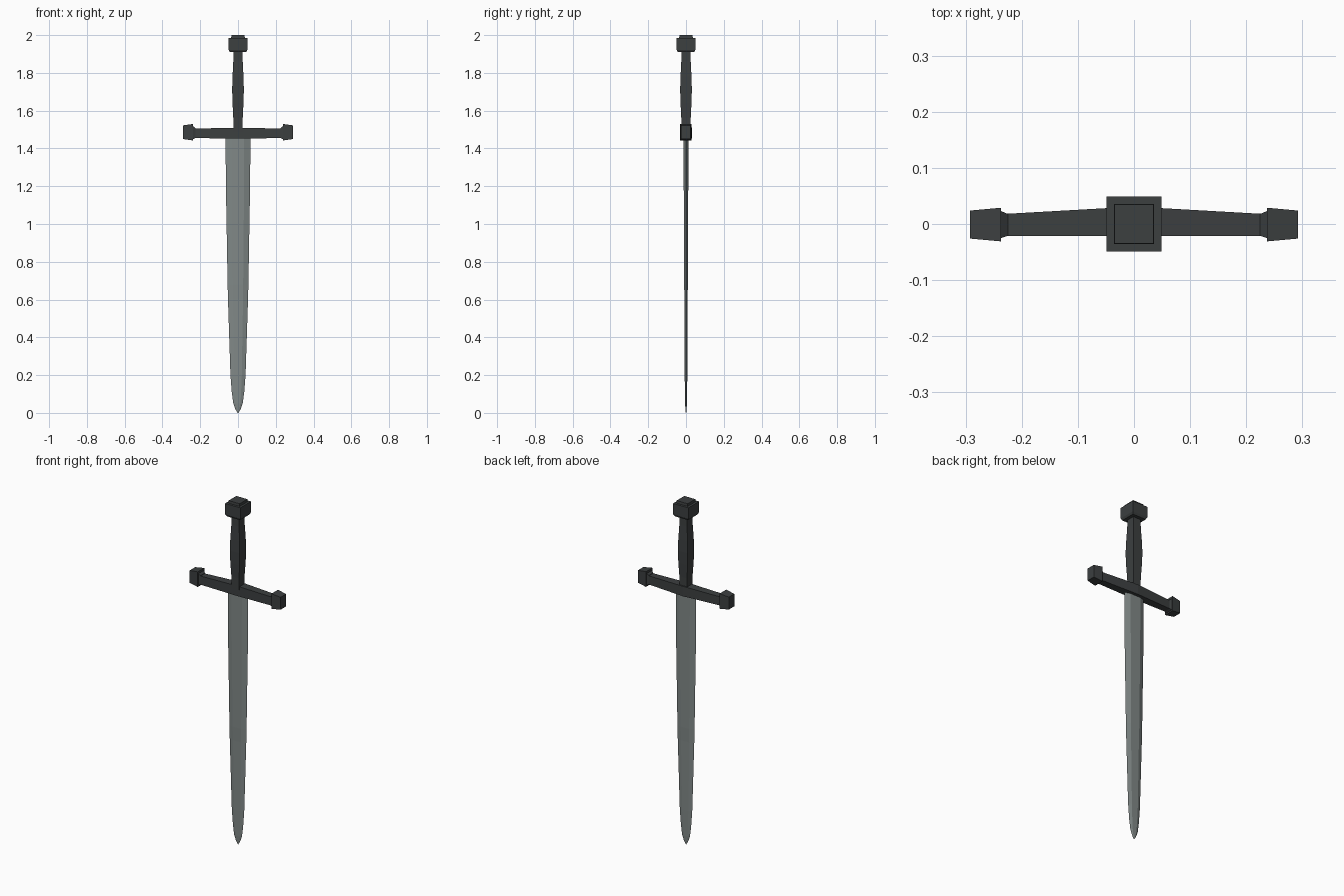
import bpy, bmesh
from mathutils import Vector

if "Cube" in bpy.data.objects:
    bpy.data.objects.remove(bpy.data.objects["Cube"])


def material(name, rgb):
    m = bpy.data.materials.new(name)
    m.diffuse_color = (*rgb, 1)
    m.use_nodes = True
    m.node_tree.nodes["Principled BSDF"].inputs["Base Color"].default_value = m.diffuse_color
    return m


dark = material("dark_iron", (0.045, 0.05, 0.051))
steel = material("steel", (0.22, 0.25, 0.245))


def loft(name, rings, mat):
    """Skin a list of equally sized rings and cap both ends."""
    bm = bmesh.new()
    loops = [[bm.verts.new(Vector(p)) for p in ring] for ring in rings]
    n = len(loops[0])
    for a, b in zip(loops, loops[1:]):
        for i in range(n):
            j = (i + 1) % n
            bm.faces.new((a[i], a[j], b[j], b[i]))
    bm.faces.new(loops[0][::-1])
    bm.faces.new(loops[-1])
    bmesh.ops.recalc_face_normals(bm, faces=bm.faces)
    me = bpy.data.meshes.new(name)
    bm.to_mesh(me)
    bm.free()
    me.materials.append(mat)
    ob = bpy.data.objects.new(name, me)
    bpy.context.collection.objects.link(ob)
    return ob


def square(z, r):
    return [(-r, -r, z), (r, -r, z), (r, r, z), (-r, r, z)]


def across(x, y0, y1, z0, z1):
    return [(x, y0, z0), (x, y1, z0), (x, y1, z1), (x, y0, z1)]


def blade_ring(z, w, t):
    f = w * 0.5  # half width of the flat centre
    return [(-w, 0, z), (-f, -t, z), (f, -t, z), (w, 0, z), (f, t, z), (-f, t, z)]


# Blade: hexagonal section tapering to a rounded point
blade = [(0.0, 0.002, 0.001), (0.02, 0.014, 0.003), (0.05, 0.025, 0.005),
         (0.11, 0.033, 0.006), (0.20, 0.040, 0.007), (0.60, 0.053, 0.008),
         (0.68, 0.055, 0.010), (1.20, 0.064, 0.012), (1.47, 0.066, 0.012)]
loft("blade", [blade_ring(*b) for b in blade], steel)

# Crossguard bar, narrowing towards its ends
loft("guard_bar", [across(-0.23, -0.021, 0.018, 1.455, 1.505),
                   across(0, -0.021, 0.031, 1.452, 1.51),
                   across(0.23, -0.021, 0.018, 1.455, 1.505)], dark)

# Flared end blocks on both sides
for side, s in (("left", -1), ("right", 1)):
    loft("guard_end_" + side,
         [across(s * 0.225, -0.021, 0.018, 1.455, 1.508),
          across(s * 0.237, -0.025, 0.023, 1.45, 1.517),
          across(s * 0.237, -0.031, 0.029, 1.442, 1.53),
          across(s * 0.292, -0.026, 0.024, 1.45, 1.522)], dark)

# Grip, swelling in the middle
grip = [(1.49, 0.024), (1.56, 0.025), (1.64, 0.029), (1.71, 0.031),
        (1.78, 0.029), (1.86, 0.025), (1.93, 0.024)]
loft("grip", [square(*g) for g in grip], dark)

# Stepped pommel
pommel = [(1.91, 0.043), (1.922, 0.049), (1.985, 0.049),
          (1.985, 0.036), (2.0, 0.035)]
loft("pommel", [square(*p) for p in pommel], dark)
